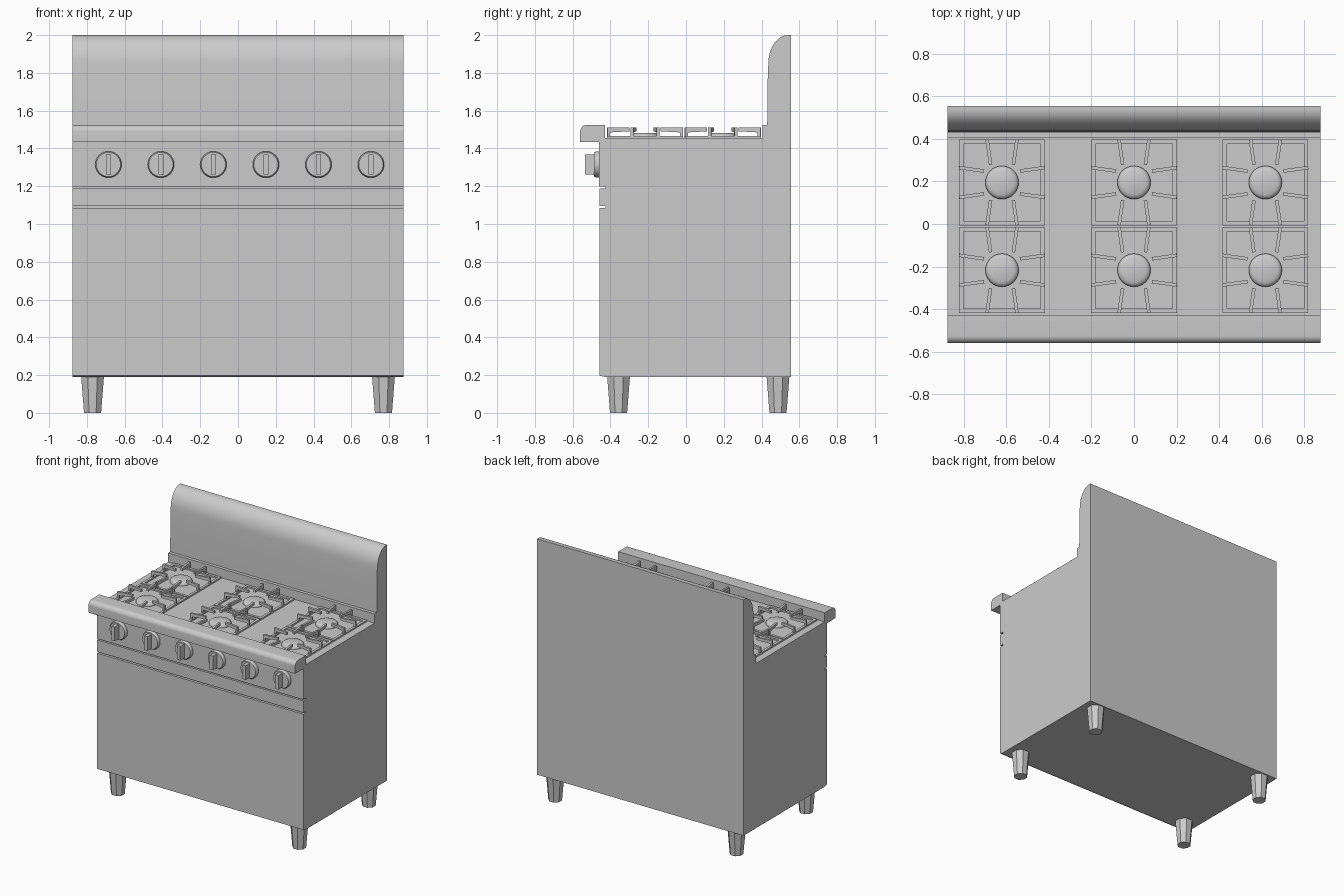
import bpy, bmesh
from math import pi, sin, cos, radians
from mathutils import Vector, Matrix

cube = bpy.data.objects.get("Cube")
if cube:
    bpy.data.objects.remove(cube, do_unlink=True)

HALF = 0.877      # half width of the range
TOP = 1.455       # cooktop height

steel = bpy.data.materials.new("brushed_grey")
steel.use_nodes = True
GREY = (0.6, 0.6, 0.6, 1)
steel.diffuse_color = GREY
steel.node_tree.nodes["Principled BSDF"].inputs["Base Color"].default_value = GREY


def prism(bm, points, direction, matrix=None):
    """Extrude a flat outline along a direction."""
    verts = [bm.verts.new(p) for p in points]
    face = bm.faces.new(verts)
    ext = bmesh.ops.extrude_face_region(bm, geom=[face], use_keep_orig=True)["geom"]
    new = [v for v in ext if isinstance(v, bmesh.types.BMVert)]
    bmesh.ops.translate(bm, verts=new, vec=Vector(direction))
    if matrix:
        bmesh.ops.transform(bm, matrix=matrix, verts=verts + new)


def turned(bm, profile, sides, spin=0.0):
    """Stack rings of (radius, height) into a closed solid around z."""
    rings = [[bm.verts.new((r * cos(2 * pi * i / sides + spin), r * sin(2 * pi * i / sides + spin), z))
              for i in range(sides)] for r, z in profile]
    for low, high in zip(rings, rings[1:]):
        for i in range(sides):
            j = (i + 1) % sides
            bm.faces.new((low[i], low[j], high[j], high[i]))
    bm.faces.new(rings[0][::-1])
    bm.faces.new(rings[-1])


def to_mesh(bm, name):
    bmesh.ops.recalc_face_normals(bm, faces=bm.faces[:])
    mesh = bpy.data.meshes.new(name)
    bm.to_mesh(mesh)
    bm.free()
    mesh.materials.append(steel)
    return mesh


def place(name, mesh, location=(0, 0, 0), smooth=None):
    obj = bpy.data.objects.new(name, mesh)
    obj.location = location
    bpy.context.collection.objects.link(obj)
    if smooth:
        bpy.ops.object.select_all(action="DESELECT")
        obj.select_set(True)
        bpy.context.view_layer.objects.active = obj
        bpy.ops.object.shade_smooth_by_angle(angle=radians(smooth))
    return obj


def full_width(name, outline, smooth=None):
    """Side profile of (y, z) points swept across the whole width."""
    bm = bmesh.new()
    prism(bm, [(-HALF, y, z) for y, z in outline], (2 * HALF, 0, 0))
    return place(name, to_mesh(bm, name), smooth=smooth)


def arc(cy, cz, ry, rz, start, end, steps):
    angles = [radians(start + (end - start) * i / steps) for i in range(steps + 1)]
    return [(cy + ry * cos(a), cz + rz * sin(a)) for a in angles]


# Cabinet with two slots across its front
FRONT, SLOT = -0.457, -0.427
outline = [(0.555, 0.19), (-0.43, 0.19), (FRONT, 0.197)]
for z in (1.085, 1.187):
    outline += [(FRONT, z), (SLOT, z), (SLOT, z + 0.011), (FRONT, z + 0.011)]
outline += [(-0.46, 1.198), (-0.46, 1.435), (-0.43, 1.435), (-0.43, TOP), (0.555, TOP)]
full_width("cabinet", outline)

# Rounded front rail
full_width("front_rail",
           [(-0.43, 1.435), (-0.56, 1.435)]
           + arc(-0.525, 1.49, 0.035, 0.035, 180, 90, 8)
           + [(-0.43, 1.525)], smooth=35)

# Backguard with a low ledge and a curved top
full_width("backguard",
           [(0.555, TOP), (0.405, TOP), (0.405, 1.525), (0.43, 1.525), (0.432, 1.75)]
           + arc(0.54, 1.85, 0.104, 0.15, 180, 90, 10)
           + [(0.555, 2.0)], smooth=35)

# Tapered octagonal legs
bm = bmesh.new()
turned(bm, [(0.049, 0), (0.065, 0.19)], 8, pi / 8)
leg_mesh = to_mesh(bm, "leg")
for side, x in (("right", -0.77), ("left", 0.77)):
    for end, y in (("front", -0.357), ("back", 0.487)):
        place(f"{end}_{side}_leg", leg_mesh, (x, y, 0))

# Control knobs: a disc with a raised grip
bm = bmesh.new()
turned(bm, [(0.07, 0), (0.07, 0.014), (0.064, 0.026)], 32)
prism(bm, [(-0.014, -0.054, 0.024), (0.014, -0.054, 0.024),
           (0.014, 0.054, 0.024), (-0.014, 0.054, 0.024)], (0, 0, 0.051))
bmesh.ops.transform(bm, matrix=Matrix.Rotation(pi / 2, 4, "X"), verts=bm.verts[:])
knob_mesh = to_mesh(bm, "knob")
for i in range(6):
    place(f"knob_{i + 1}", knob_mesh, (-0.686 + 0.278 * i, -0.46, 1.315), smooth=25)

# Grate: low square frame with two raised fingers on each side
bm = bmesh.new()
OUT, INN = 0.201, 0.181
for quarter in range(4):
    turn = Matrix.Rotation(quarter * pi / 2, 4, "Z")
    prism(bm, [(OUT, -OUT, 0), (OUT, OUT, 0), (INN, INN, 0), (INN, -INN, 0)], (0, 0, 0.011), turn)
    for sign in (-1, 1):
        lean = Matrix.Translation((OUT, sign * 0.07, 0)) @ Matrix.Rotation(sign * radians(8), 4, "Z")
        finger = [(0, 0), (0, 0.055), (-0.118, 0.055), (-0.118, 0.036), (-0.016, 0.03), (-0.016, 0)]
        prism(bm, [(x, -0.008, z) for x, z in finger], (0, 0.016, 0), turn @ lean)
grate_mesh = to_mesh(bm, "grate")

# Burner: stepped disc with a sloped rim
bm = bmesh.new()
turned(bm, [(0.078, 0), (0.078, 0.010), (0.07, 0.02), (0.056, 0.026)], 32)
burner_mesh = to_mesh(bm, "burner")

for column, x in (("right", -0.62), ("middle", 0), ("left", 0.617)):
    for row, y in (("front", -0.217), ("back", 0.195)):
        place(f"{row}_{column}_grate", grate_mesh, (x, y, TOP))
        place(f"{row}_{column}_burner", burner_mesh, (x, y, TOP), smooth=40)
